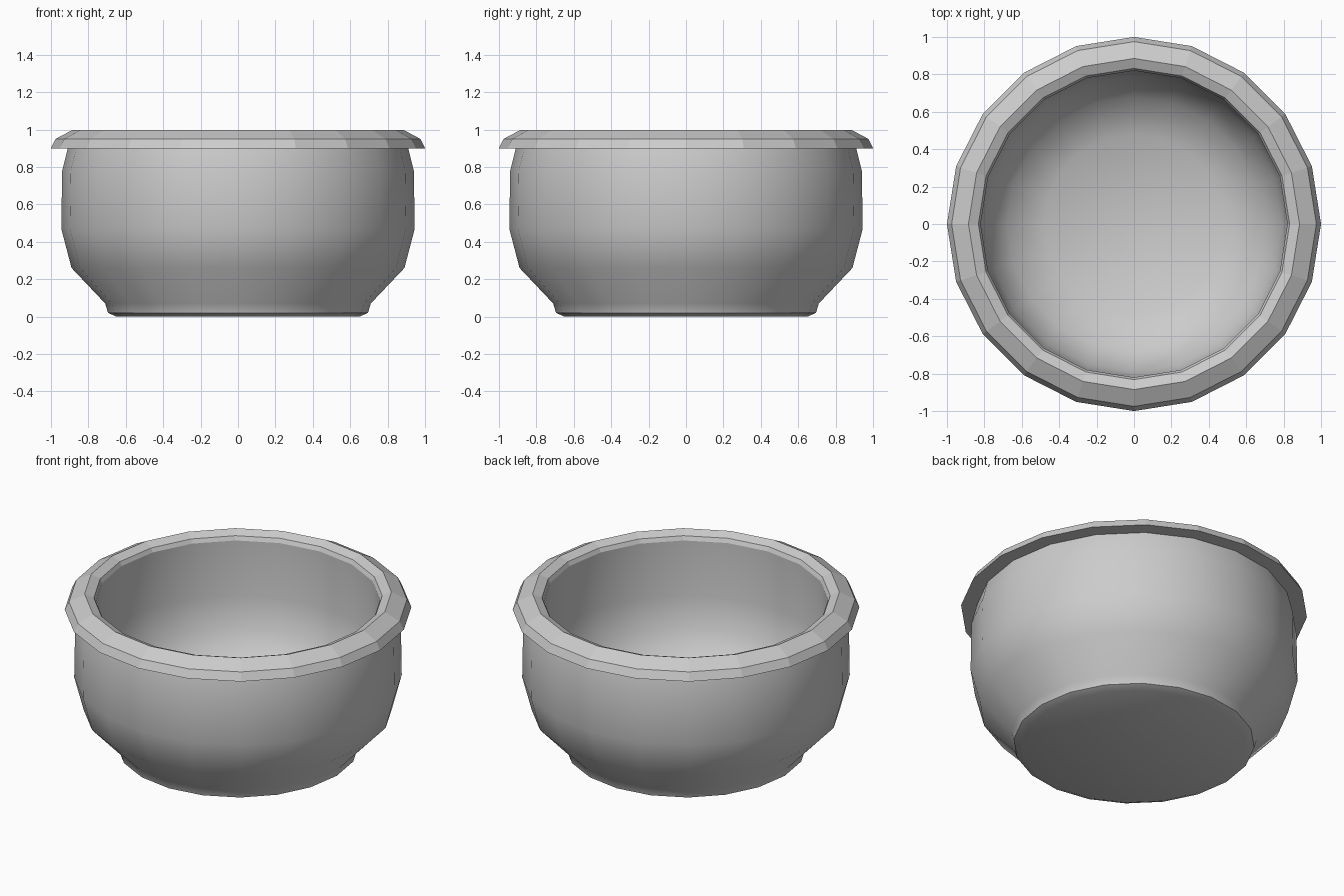
import bpy, bmesh, math

if "Cube" in bpy.data.objects:
    bpy.data.objects.remove(bpy.data.objects["Cube"])

SIDES = 20


def lathe(name, profile, angle, flat_bands):
    """Revolve (radius, z) points about z; radius 0 makes a pole."""
    bm = bmesh.new()
    rings = []
    for r, z in profile:
        if r == 0:
            rings.append([bm.verts.new((0, 0, z))] * SIDES)
        else:
            rings.append([bm.verts.new((r * math.cos(2 * math.pi * i / SIDES),
                                        r * math.sin(2 * math.pi * i / SIDES), z))
                          for i in range(SIDES)])
    for a, b in zip(rings, rings[1:]):
        for i in range(SIDES):
            j = (i + 1) % SIDES
            bm.faces.new(list(dict.fromkeys((a[i], a[j], b[j], b[i]))))
    bmesh.ops.recalc_face_normals(bm, faces=bm.faces)
    mesh = bpy.data.meshes.new(name)
    bm.to_mesh(mesh)
    bm.free()
    obj = bpy.data.objects.new(name, mesh)
    bpy.context.collection.objects.link(obj)
    bpy.ops.object.select_all(action='DESELECT')
    obj.select_set(True)
    bpy.context.view_layer.objects.active = obj
    bpy.ops.object.shade_smooth_by_angle(angle=math.radians(angle))
    # Faceted bands (the rim)
    for face in mesh.polygons:
        if face.index // SIDES in flat_bands:
            face.use_smooth = False
    return obj


# One continuous shell: foot, rounded outer wall, overhanging rim, hollow inside
lathe("bowl", [
    (0, 0), (0.65, 0), (0.695, 0.02), (0.71, 0.07),
    (0.89, 0.26), (0.945, 0.47), (0.94, 0.78), (0.91, 0.90),
    (1.0, 0.90), (0.975, 0.95), (0.885, 0.998), (0.832, 0.975), (0.82, 0.95),
    (0.825, 0.60), (0.79, 0.40), (0.68, 0.23), (0.48, 0.13), (0, 0.09),
], 40, range(7, 12))
